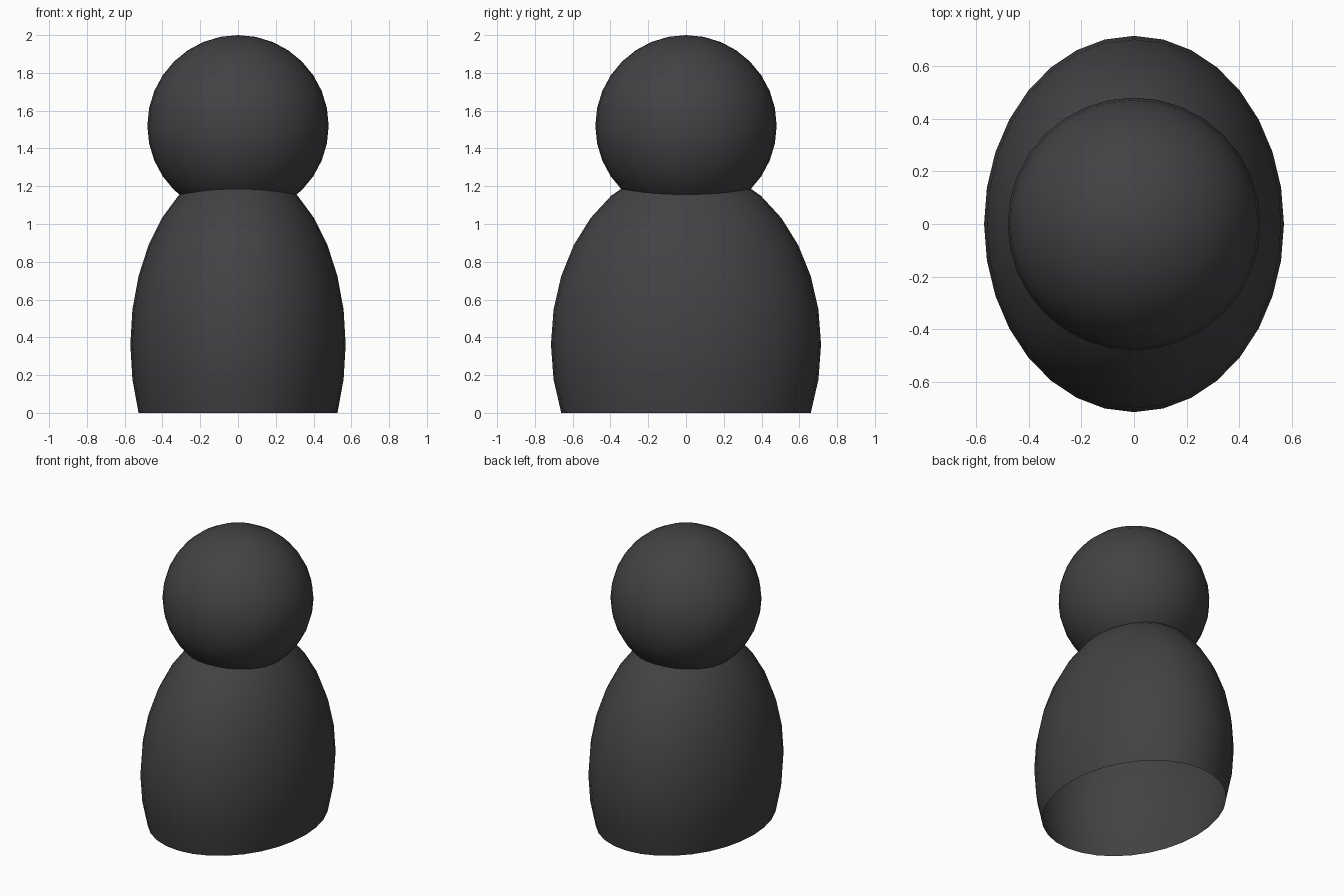
import bpy
import bmesh
from mathutils import Matrix, Vector

if "Cube" in bpy.data.objects:
    bpy.data.objects.remove(bpy.data.objects["Cube"])

dark = bpy.data.materials.new("dark_grey")
dark.diffuse_color = (0.055, 0.055, 0.06, 1)
dark.use_nodes = True
dark.node_tree.nodes["Principled BSDF"].inputs["Base Color"].default_value = dark.diffuse_color


def ellipsoid(name, centre, radii, cut_floor=False):
    bm = bmesh.new()
    bmesh.ops.create_uvsphere(bm, u_segments=32, v_segments=16, radius=1)
    bm.transform(Matrix.Translation(centre) @ Matrix.Diagonal((*radii, 1)))
    if cut_floor:
        bmesh.ops.bisect_plane(bm, geom=bm.verts[:] + bm.edges[:] + bm.faces[:],
                               dist=0.002, plane_co=(0, 0, 0),
                               plane_no=(0, 0, 1), clear_inner=True)
    for face in bm.faces:
        face.smooth = True
    mesh = bpy.data.meshes.new(name)
    bm.to_mesh(mesh)
    bm.free()
    mesh.materials.append(dark)
    obj = bpy.data.objects.new(name, mesh)
    bpy.context.collection.objects.link(obj)
    return obj


# Round head
ellipsoid("head", Vector((0, 0, 1.52)), (0.48, 0.48, 0.48))

# Egg-shaped body: hollow shell, open at the floor
ellipsoid("body", Vector((0, 0, 0.362)), (0.57, 0.715, 0.946), cut_floor=True)
